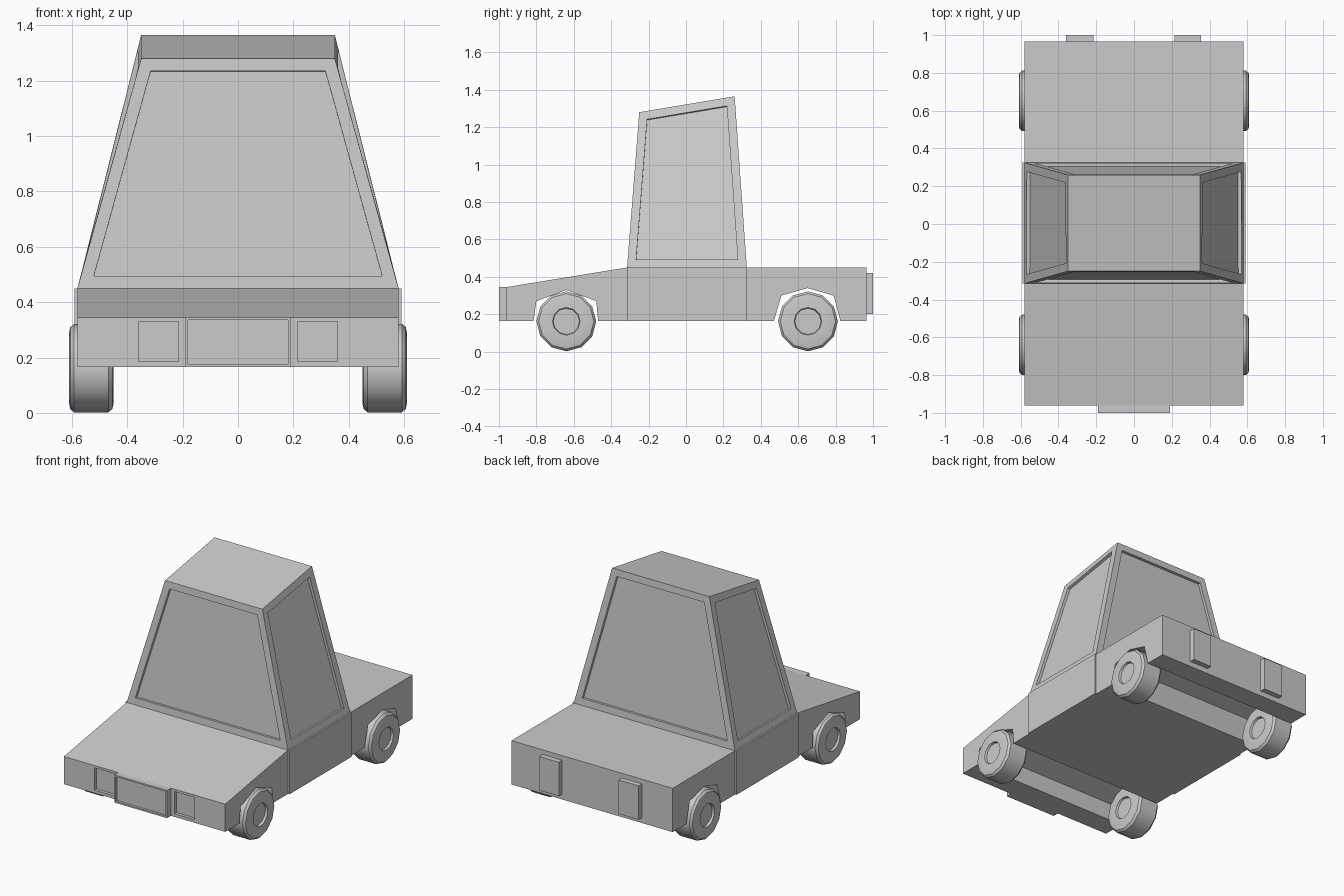
import bpy
import bmesh
from math import cos, sin, tau
from mathutils import Vector

if "Cube" in bpy.data.objects:
    bpy.data.objects.remove(bpy.data.objects["Cube"], do_unlink=True)

grey = bpy.data.materials.new("light grey")
grey.use_nodes = True
GREY = (0.6, 0.6, 0.6, 1)
grey.diffuse_color = GREY
grey.node_tree.nodes["Principled BSDF"].inputs["Base Color"].default_value = GREY


def finish(name, bm):
    bmesh.ops.recalc_face_normals(bm, faces=bm.faces)
    mesh = bpy.data.meshes.new(name)
    bm.to_mesh(mesh)
    bm.free()
    mesh.materials.append(grey)
    ob = bpy.data.objects.new(name, mesh)
    bpy.context.collection.objects.link(ob)
    return ob


def extrude_profile(name, points, half_width):
    """Extrude a side profile of (y, z) points across x."""
    bm = bmesh.new()
    face = bm.faces.new([bm.verts.new((-half_width, y, z)) for y, z in points])
    out = bmesh.ops.extrude_face_region(bm, geom=[face])["geom"]
    verts = [g for g in out if isinstance(g, bmesh.types.BMVert)]
    bmesh.ops.translate(bm, verts=verts, vec=(2 * half_width, 0, 0))
    return finish(name, bm)


def box(name, low, high):
    low, high = Vector(low), Vector(high)
    bm = bmesh.new()
    bmesh.ops.create_cube(bm, size=1)
    bmesh.ops.scale(bm, vec=high - low, verts=bm.verts)
    bmesh.ops.translate(bm, vec=(low + high) / 2, verts=bm.verts)
    return finish(name, bm)


def recess(bm, faces, border, depth):
    """Leave a flat border, then sink the inner panel straight in."""
    bmesh.ops.inset_individual(bm, faces=faces, thickness=border, use_even_offset=True)
    for f in faces:
        shift = -depth * f.normal
        out = bmesh.ops.extrude_face_region(bm, geom=[f])["geom"]
        bmesh.ops.translate(bm, vec=shift,
                            verts=[g for g in out if isinstance(g, bmesh.types.BMVert)])
        bmesh.ops.delete(bm, geom=[f], context='FACES_ONLY')


# Lower body with wheel tunnels across the full width
BOTTOM, DECK = 0.165, 0.45
hood = extrude_profile("front_body", [
    (-0.96, BOTTOM), (-0.96, 0.345), (-0.315, DECK), (-0.315, BOTTOM),
    (-0.47, BOTTOM), (-0.48, 0.27), (-0.64, 0.33), (-0.80, 0.27), (-0.815, BOTTOM)], 0.58)
extrude_profile("rear_body", [
    (0.325, BOTTOM), (0.325, DECK), (0.965, DECK), (0.965, BOTTOM),
    (0.825, BOTTOM), (0.79, 0.30), (0.65, 0.34), (0.51, 0.30), (0.47, BOTTOM)], 0.58)
box("door_section", (-0.59, -0.315, BOTTOM), (0.59, 0.325, DECK))

# Sunken headlights
for side in (-1, 1):
    xs = sorted((side * 0.215, side * 0.36))
    cutter = box("headlight_cutter", (xs[0], -1.0, 0.185), (xs[1], -0.94, 0.33))
    cut = hood.modifiers.new("headlight", 'BOOLEAN')
    cut.operation = 'DIFFERENCE'
    cut.solver = 'EXACT'
    cut.object = cutter
    bpy.context.view_layer.objects.active = hood
    bpy.ops.object.modifier_apply(modifier=cut.name)
    bpy.data.objects.remove(cutter, do_unlink=True)

    # Raised tail lights
    box("tail_light", (xs[0], 0.965, 0.2), (xs[1] - 0.005 * (side > 0), 1.0, 0.42))

# Grille with a sunken panel
grille = box("grille", (-0.19, -1.0, BOTTOM), (0.19, -0.96, 0.345))
bm = bmesh.new()
bm.from_mesh(grille.data)
bm.normal_update()
recess(bm, [f for f in bm.faces if f.normal.y < -0.9], 0.01, 0.015)
bm.to_mesh(grille.data)
bm.free()

# Tapered cabin with four sunken windows and a roof rising to the rear
bm = bmesh.new()
base = [bm.verts.new((x, y, DECK)) for x, y in
        ((-0.58, -0.315), (0.58, -0.315), (0.58, 0.325), (-0.58, 0.325))]
roof = [bm.verts.new(p) for p in
        ((-0.35, -0.25, 1.28), (0.35, -0.25, 1.28), (0.35, 0.26, 1.365), (-0.35, 0.26, 1.365))]
bm.faces.new(base[::-1])
bm.faces.new(roof)
windows = [bm.faces.new((base[i], base[(i + 1) % 4], roof[(i + 1) % 4], roof[i]))
           for i in range(4)]
bm.normal_update()
recess(bm, windows, 0.045, 0.018)
finish("cabin", bm)

# Wheels: a rounded tyre with a sunken hub on both faces
SIDES = 12
half = [(0.066, 0.0), (0.066, 0.07), (0.08, 0.074), (0.08, 0.13), (0.076, 0.148), (0.062, 0.16)]
rings = half + [(-x, r) for x, r in reversed(half)]


def wheel(name, cx, cy):
    bm = bmesh.new()
    verts = [bm.verts.new((x, 0, r)) for x, r in rings]
    edges = [bm.edges.new(pair) for pair in zip(verts, verts[1:])]
    bmesh.ops.spin(bm, geom=verts + edges, cent=(0, 0, 0), axis=(1, 0, 0),
                   angle=tau, steps=SIDES, use_duplicate=False)
    bmesh.ops.remove_doubles(bm, verts=bm.verts, dist=0.0005)
    bmesh.ops.translate(bm, verts=bm.verts, vec=(cx, cy, 0.162))
    ob = finish(name, bm)
    bpy.ops.object.select_all(action='DESELECT')
    ob.select_set(True)
    bpy.context.view_layer.objects.active = ob
    bpy.ops.object.shade_smooth_by_angle(angle=0.6)


for label, y in (("front", -0.64), ("rear", 0.652)):
    for side, x in (("right", -0.53), ("left", 0.53)):
        wheel(f"{label}_{side}_wheel", x, y)
